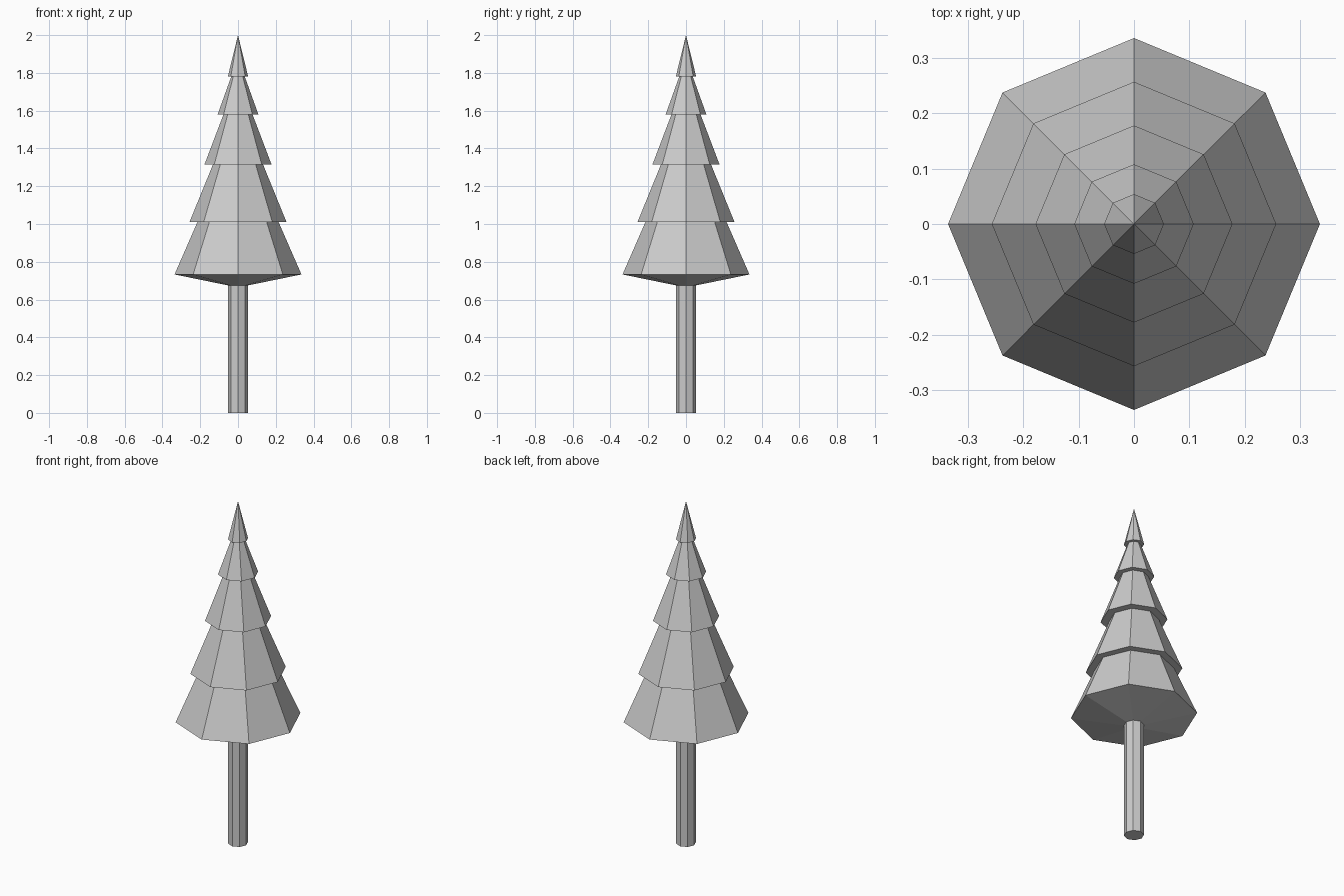
import bpy, bmesh
from math import cos, sin, tau

if "Cube" in bpy.data.objects:
    bpy.data.objects.remove(bpy.data.objects["Cube"])

SIDES = 8


def lathe(name, profile, cap_bottom=False):
    """Revolve (radius, z) points, bottom to top, into a flat-faced solid."""
    bm = bmesh.new()
    rings = []
    for r, z in profile:
        if r == 0:
            rings.append([bm.verts.new((0, 0, z))] * SIDES)
        else:
            rings.append([bm.verts.new((r * cos(tau * i / SIDES), r * sin(tau * i / SIDES), z))
                          for i in range(SIDES)])
    for low, high in zip(rings, rings[1:]):
        for i in range(SIDES):
            j = (i + 1) % SIDES
            corners = [low[i], low[j], high[j], high[i]]
            bm.faces.new(list(dict.fromkeys(corners)))
    if cap_bottom:
        bm.faces.new(rings[0][::-1])
    mesh = bpy.data.meshes.new(name)
    bm.to_mesh(mesh)
    bm.free()
    obj = bpy.data.objects.new(name, mesh)
    bpy.context.collection.objects.link(obj)
    return obj


# Trunk: octagonal post, open where it joins the foliage
lathe("trunk", [(0.053, 0), (0.053, 0.675)], cap_bottom=True)

# Foliage: tapered underside, then five tiers (skirt radius, skirt z, neck radius)
tiers = [
    (0.336, 0.733, 0.215),
    (0.257, 1.01, 0.133),
    (0.178, 1.314, 0.077),
    (0.108, 1.58, 0.036),
    (0.054, 1.78, 0),
]
tops = [t[1] for t in tiers[1:]] + [2.0]
profile = [(0.053, 0.675)]
for (skirt, z, neck), top in zip(tiers, tops):
    profile += [(skirt, z), (neck, top)]
lathe("foliage", profile)
